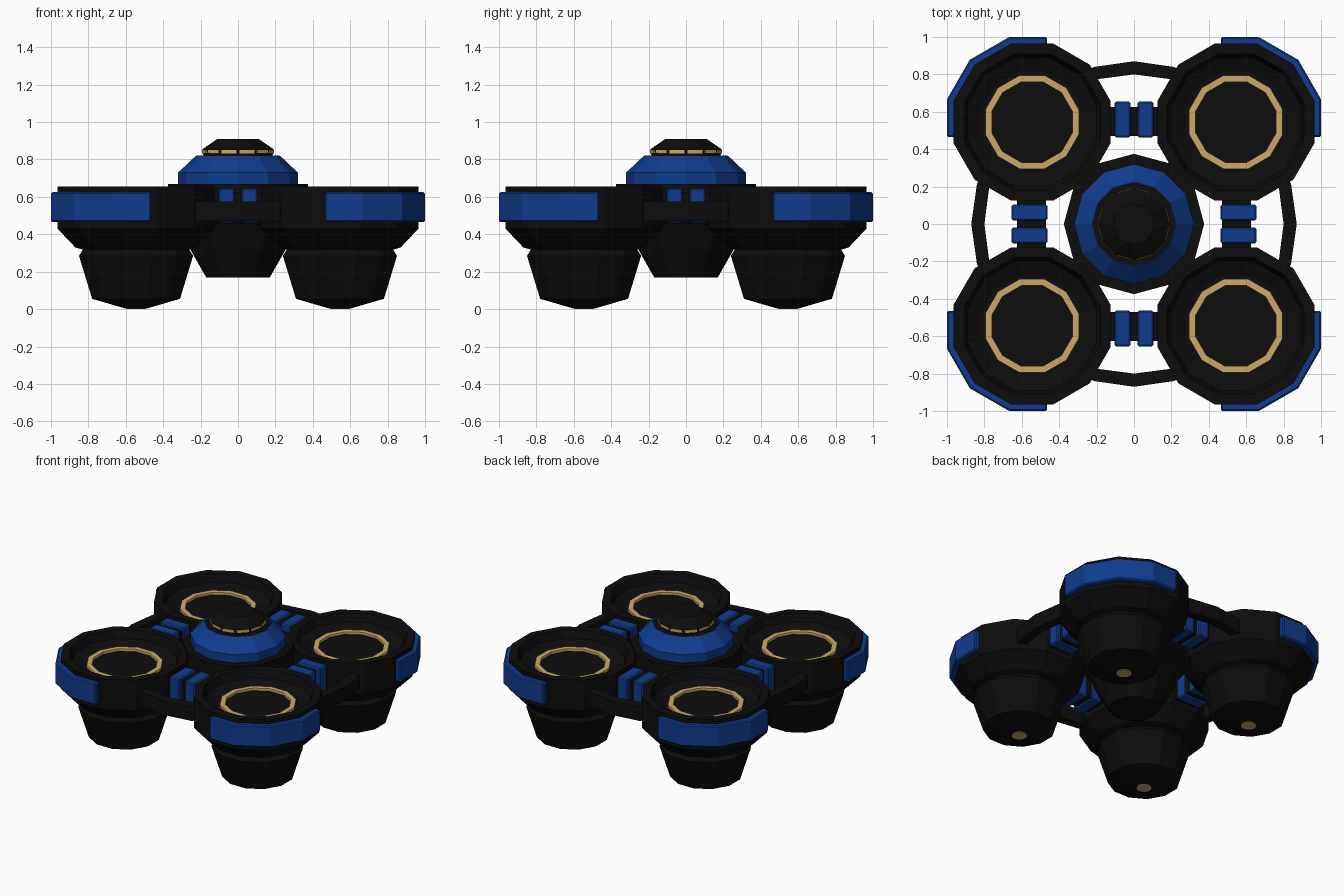
import bpy, math
from math import cos, sin, pi

if "Cube" in bpy.data.objects:
    bpy.data.objects.remove(bpy.data.objects["Cube"])


def material(name, color):
    m = bpy.data.materials.new(name)
    m.diffuse_color = (*color, 1)
    m.use_nodes = True
    m.node_tree.nodes["Principled BSDF"].inputs["Base Color"].default_value = m.diffuse_color
    return m


BLACK = material("black", (0.004, 0.004, 0.004))
BLUE = material("blue", (0.005, 0.045, 0.27))
GOLD = material("gold", (0.60, 0.40, 0.14))


def make(name, verts, faces, mat, loc=(0, 0, 0), rot=0.0):
    me = bpy.data.meshes.new(name)
    me.from_pydata(verts, [], faces)
    me.materials.append(mat)
    ob = bpy.data.objects.new(name, me)
    ob.location = loc
    ob.rotation_euler.z = rot
    bpy.context.collection.objects.link(ob)
    return ob


def lathe(name, profile, mat, loc=(0, 0, 0), flats=False, loop=False, n=12):
    """Turn an (r, z) profile, listed bottom to top on the outside.
    flats: radii are apothems and flat sides face the axes.
    loop: the profile closes on itself (a ring); otherwise ends are capped."""
    k = 1 / cos(pi / n) if flats else 1
    off = pi / n if flats else 0
    verts = [(r * k * cos(off + 2 * pi * i / n), r * k * sin(off + 2 * pi * i / n), z)
             for r, z in profile for i in range(n)]
    p = len(profile)
    faces = []
    for j in range(p if loop else p - 1):
        a, b = j * n, (j + 1) % p * n
        faces += [(a + i, a + (i + 1) % n, b + (i + 1) % n, b + i) for i in range(n)]
    if not loop:
        faces.append(tuple(reversed(range(n))))
        faces.append(tuple((p - 1) * n + i for i in range(n)))
    return make(name, verts, faces, mat, loc)


def prism(name, outline, z0, z1, mat, loc=(0, 0, 0), rot=0.0, bevel=0):
    """Extrude a counter-clockwise (x, y) outline from z0 to z1."""
    n = len(outline)
    verts = [(x, y, z) for z in (z0, z1) for x, y in outline]
    faces = [tuple(reversed(range(n))), tuple(range(n, 2 * n))]
    faces += [(i, (i + 1) % n, n + (i + 1) % n, n + i) for i in range(n)]
    ob = make(name, verts, faces, mat, loc, rot)
    if bevel:
        mod = ob.modifiers.new("bevel", 'BEVEL')
        mod.width = bevel
        mod.segments = 1
    return ob


def rect(x0, x1, y0, y1):
    return [(x0, y0), (x1, y0), (x1, y1), (x0, y1)]


def guard_path(a):
    """Corner sector of a 12-gon with apothem a, in the +x +y quadrant."""
    s = a * math.tan(pi / 12)
    d = a / cos(pi / 12) * cos(pi / 4)
    return [(a, -0.08), (a, s), (d, d), (s, a), (-0.08, a)]


# Four rotor pods with corner guards
C = 0.545
for i in range(4):
    rot = i * pi / 2
    sx, sy = [(1, 1), (-1, 1), (-1, -1), (1, -1)][i]
    loc = (sx * C, sy * C, 0)
    lathe(f"pod_housing_{i}", [(0.26, 0.31), (0.325, 0.33), (0.42, 0.43), (0.42, 0.655),
                               (0.365, 0.655), (0.345, 0.60), (0.27, 0.57)],
          BLACK, loc, flats=True)
    lathe(f"pod_nozzle_{i}", [(0.06, 0.004), (0.235, 0.055), (0.305, 0.285),
                              (0.28, 0.325), (0.26, 0.34)], BLACK, loc, flats=True)
    lathe(f"nozzle_light_{i}", [(0.05, 0.0), (0.05, 0.01)], GOLD, loc, flats=True)
    lathe(f"pod_ring_{i}", [(0.215, 0.56), (0.25, 0.56), (0.25, 0.588), (0.215, 0.588)],
          GOLD, loc, flats=True, loop=True)
    prism(f"corner_guard_{i}", guard_path(0.455) + guard_path(0.40)[::-1],
          0.465, 0.625, BLUE, loc, rot, bevel=0.008)

    # Bridge between neighbouring pods, with two clips and an outer brace
    prism(f"bridge_{i}", rect(-0.17, 0.17, 0.47, 0.625), 0.47, 0.625, BLACK, rot=rot)
    for side, x in (("left", -0.062), ("right", 0.062)):
        prism(f"bridge_clip_{side}_{i}", rect(x - 0.042, x + 0.042, 0.463, 0.655),
              0.46, 0.645, BLUE, rot=rot, bevel=0.008)
    prism(f"outer_brace_{i}",
          [(-0.32, 0.70), (-0.19, 0.775), (0, 0.80), (0.19, 0.775), (0.32, 0.70),
           (0.32, 0.80), (0.21, 0.84), (0, 0.87), (-0.21, 0.84), (-0.32, 0.80)],
          0.47, 0.575, BLACK, rot=rot)

# Central hub
lathe("hub_body", [(0.17, 0.17), (0.25, 0.31), (0.31, 0.45), (0.375, 0.52), (0.375, 0.67)], BLACK)
lathe("hub_collar", [(0.32, 0.66), (0.32, 0.73), (0.225, 0.82), (0.20, 0.82)], BLUE)
lathe("dome", [(0.222, 0.80), (0.222, 0.822), (0.185, 0.822), (0.19, 0.855), (0.11, 0.91)], BLACK)

# Light slots around the dome, one per side
for i in range(12):
    a = pi / 12 + i * pi / 6
    prism(f"dome_light_{i}", rect(0.17, 0.187, -0.041, 0.041), 0.832, 0.851, GOLD, rot=a)
